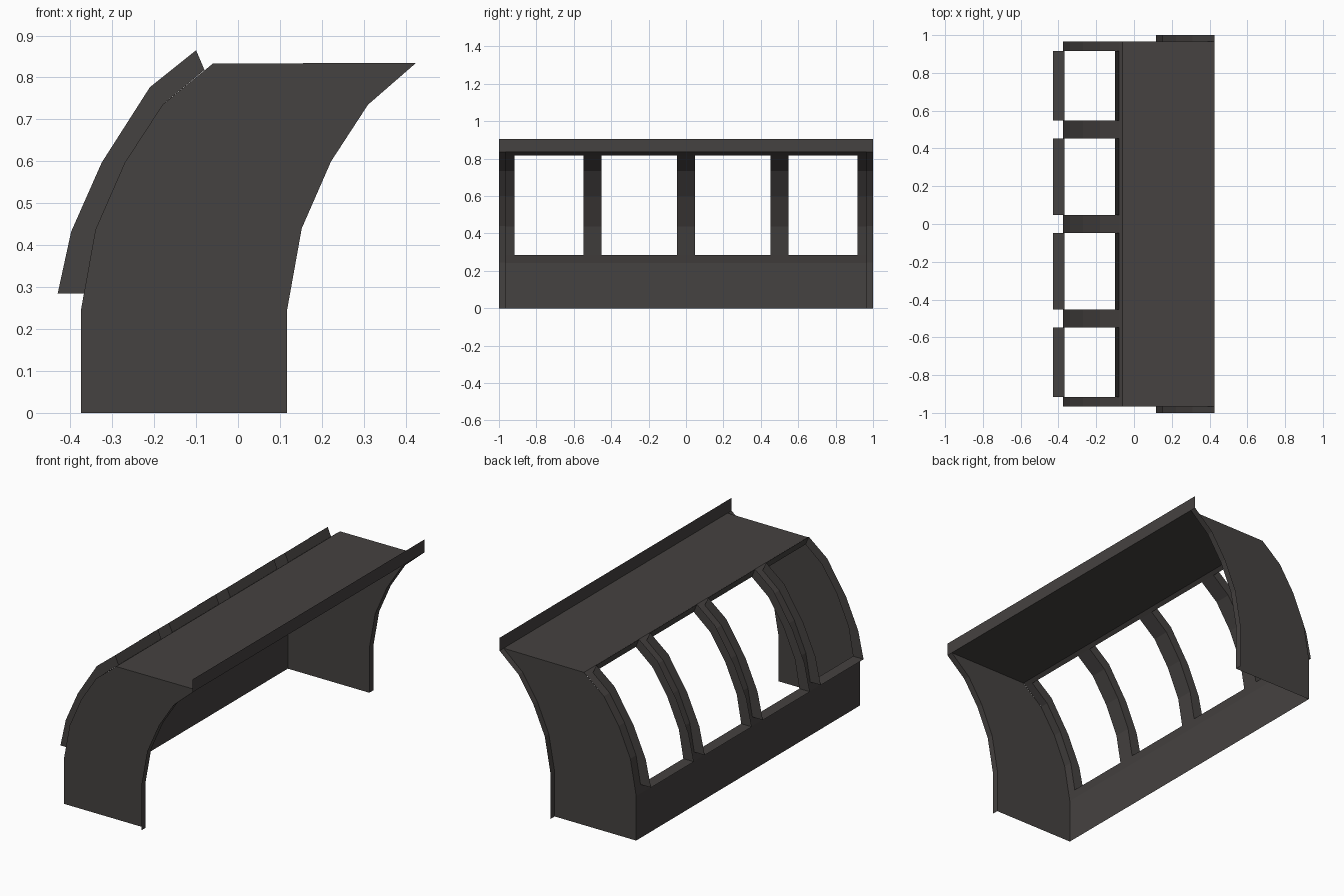
import bpy, bmesh

if "Cube" in bpy.data.objects:
    bpy.data.objects.remove(bpy.data.objects["Cube"])

mat = bpy.data.materials.new("dark warm grey")
mat.diffuse_color = (0.06, 0.054, 0.052, 1)
mat.use_nodes = True
mat.node_tree.nodes["Principled BSDF"].inputs["Base Color"].default_value = mat.diffuse_color

# Profiles as (x, z), bottom to top
BACK = [(-0.375, 0), (-0.375, 0.243), (-0.34, 0.437), (-0.27, 0.597), (-0.18, 0.735), (-0.06, 0.833)]
FRONT = [(0.117, 0), (0.117, 0.245), (0.152, 0.44), (0.222, 0.6), (0.31, 0.735), (0.425, 0.835)]
SILL, HEAD = (-0.367, 0.285), (-0.08, 0.818)
INNER = [SILL] + BACK[2:5] + [HEAD]
OUTER = [(-0.43, 0.285), (-0.398, 0.432), (-0.325, 0.597), (-0.21, 0.777), (-0.1, 0.865)]
SIDE_Y = 0.965
WINDOWS = [(-0.916, -0.547), (-0.453, -0.048), (0.048, 0.453), (0.547, 0.916)]


def make(name, quads):
    """Build one object from a list of four-point faces."""
    bm = bmesh.new()
    for q in quads:
        bm.faces.new([bm.verts.new(p) for p in q])
    bmesh.ops.remove_doubles(bm, verts=bm.verts, dist=0.0005)
    bmesh.ops.recalc_face_normals(bm, faces=bm.faces)
    me = bpy.data.meshes.new(name)
    bm.to_mesh(me)
    bm.free()
    me.materials.append(mat)
    ob = bpy.data.objects.new(name, me)
    bpy.context.collection.objects.link(ob)
    return ob


def sweep(profile, y0, y1):
    """Faces of a profile stretched along y."""
    return [[(a[0], y0, a[1]), (a[0], y1, a[1]), (b[0], y1, b[1]), (b[0], y0, b[1])]
            for a, b in zip(profile, profile[1:])]


def between(pa, pb, y):
    """Flat faces joining two profiles at one y."""
    return [[(a[0], y, a[1]), (b[0], y, b[1]), (d[0], y, d[1]), (c[0], y, c[1])]
            for a, b, c, d in zip(pa, pb, pa[1:], pb[1:])]


# Curved back wall: columns along y, open at the windows
cuts = [-SIDE_Y] + [y for w in WINDOWS for y in w] + [SIDE_Y]
wall = []
for i, (y0, y1) in enumerate(zip(cuts, cuts[1:])):
    wall += sweep(BACK[:2] + [SILL], y0, y1)
    wall += sweep([HEAD, BACK[-1]], y0, y1)
    if i % 2 == 0:
        wall += sweep(INNER, y0, y1)
make("back_wall", wall)

# Window frames standing out from the wall
for n, (y0, y1) in enumerate(WINDOWS, 1):
    faces = between(INNER, OUTER, y0) + between(INNER, OUTER, y1)
    faces += sweep([INNER[0], OUTER[0]], y0, y1)
    faces += sweep([INNER[-1], OUTER[-1]], y0, y1)
    make(f"window_frame_{n}", faces)

# Curved side panels and their outward front flanges
for side, s in (("left", -1), ("right", 1)):
    make(f"side_panel_{side}", between(BACK, FRONT, s * SIDE_Y))
    make(f"front_flange_{side}", sweep(FRONT, s * SIDE_Y, s))

# Flat roof and the upright lip along its front edge
make("roof", sweep([BACK[-1], FRONT[-1]], -SIDE_Y, SIDE_Y))
make("roof_lip", sweep([FRONT[-1], (0.425, 0.905)], -1, 1))
